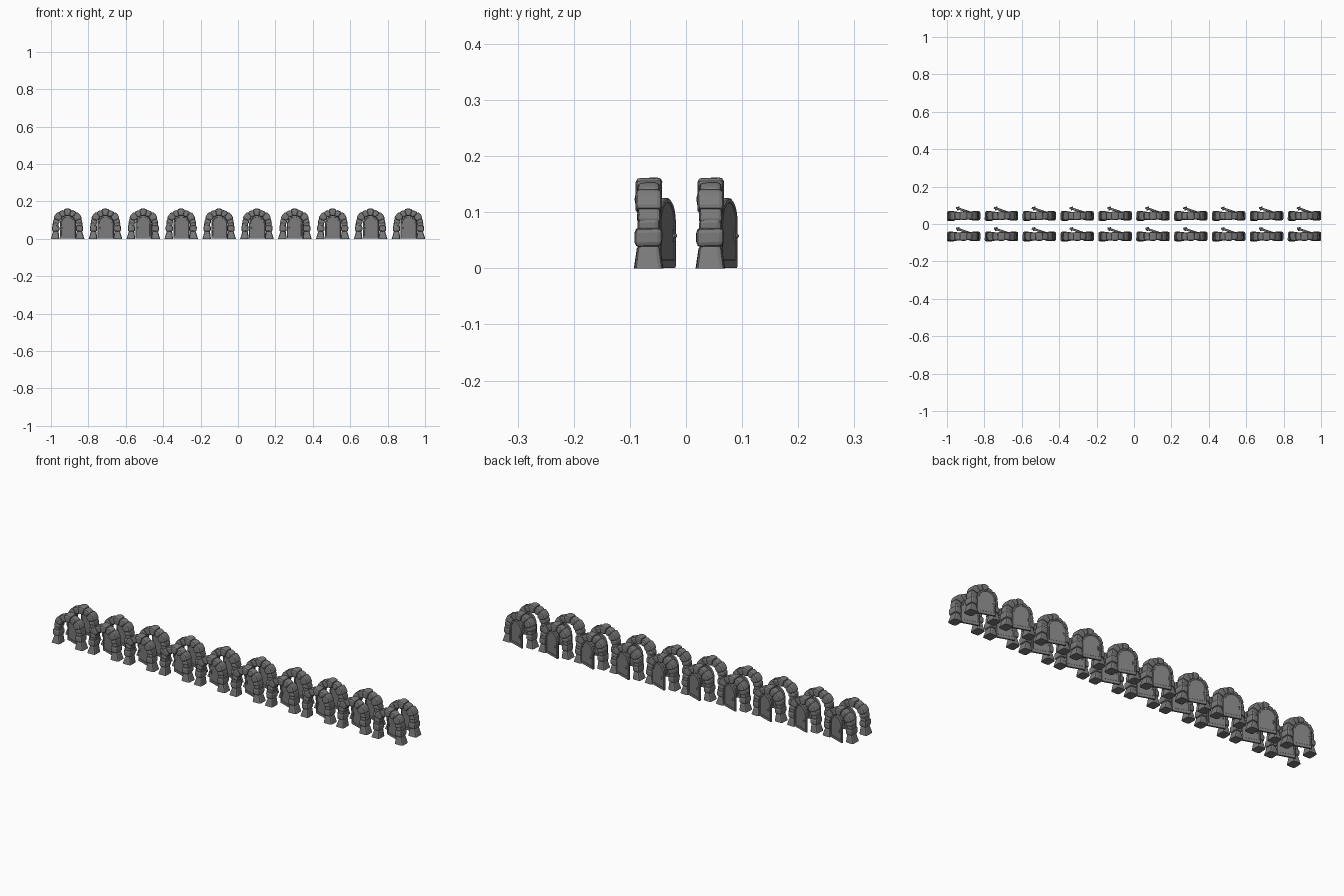
import bpy, bmesh, random
from math import sin, cos, pi, radians
from mathutils import Vector, Matrix

if "Cube" in bpy.data.objects:
    bpy.data.objects.remove(bpy.data.objects["Cube"])

random.seed(4)
SPRING = 0.078          # height where the arch begins
YC = -0.0115            # centre of the stonework in depth

dark = bpy.data.materials.new("dark_grey")
dark.diffuse_color = (0.2, 0.2, 0.2, 1)
dark.use_nodes = True
dark.node_tree.nodes["Principled BSDF"].inputs["Base Color"].default_value = dark.diffuse_color


def stone(bm, quad, depth, bev=0.0085, jit=0.0012, taper=None):
    """Chamfered block: an x/z outline extruded +-depth; taper is the half depth at its top."""
    part = bmesh.new()
    zmid = sum(z for x, z in quad) / len(quad)
    rings = []
    for s in (-1, 1):
        ring = []
        for x, z in quad:
            d = taper if taper and z > zmid else depth
            j = [random.uniform(-jit, jit) for _ in range(3)]
            ring.append(part.verts.new((x + j[0], YC + s * d + j[1], z + j[2] if z > 0 else 0)))
        rings.append(ring)
    part.faces.new(rings[0])
    part.faces.new(rings[1][::-1])
    n = len(quad)
    for i in range(n):
        j = (i + 1) % n
        part.faces.new((rings[0][j], rings[0][i], rings[1][i], rings[1][j]))
    bmesh.ops.recalc_face_normals(part, faces=part.faces)
    edges = [e for e in part.edges if max(v.co.z for v in e.verts) > 0.001]
    bmesh.ops.bevel(part, geom=edges, offset=bev, segments=2, profile=0.5,
                    affect='EDGES', clamp_overlap=True)
    tmp = bpy.data.meshes.new("tmp")
    part.to_mesh(tmp)
    part.free()
    bm.from_mesh(tmp)
    bpy.data.meshes.remove(tmp)


def finish(bm, name):
    bmesh.ops.recalc_face_normals(bm, faces=bm.faces)
    me = bpy.data.meshes.new(name)
    bm.to_mesh(me)
    bm.free()
    me.materials.append(dark)
    return me


def polar(r, deg):
    a = radians(deg)
    return (r * cos(a), SPRING + r * sin(a))


def extrude_outline(bm, pts, y0, y1):
    """Prism from an x/z outline."""
    a = [bm.verts.new((x, y0, z)) for x, z in pts]
    b = [bm.verts.new((x, y1, z)) for x, z in pts]
    bm.faces.new(a)
    bm.faces.new(b[::-1])
    for i in range(len(pts)):
        j = (i + 1) % len(pts)
        bm.faces.new((a[j], a[i], b[i], b[j]))


def make_arch():
    bm = bmesh.new()
    # pillar stones: z range, inner/outer x at bottom, inner/outer x at top, half depth bottom/top
    courses = [(0.0, 0.043, 0.043, 0.089, 0.049, 0.077, 0.0255, 0.0205),
               (0.038, 0.072, 0.045, 0.083, 0.045, 0.083, 0.0245, 0.0245),
               (0.064, 0.090, 0.047, 0.079, 0.047, 0.079, 0.0200, 0.0195)]
    for s in (-1, 1):
        for z0, z1, i0, o0, i1, o1, d, dt in courses:
            quad = [(s * i0, z0), (s * o0, z0), (s * o1, z1), (s * i1, z1)]
            stone(bm, quad, d, taper=dt)
    # arch stones, alternately proud and recessed
    cuts = [4, 22, 52, 77, 104, 128, 158, 176]
    for k in range(7):
        a, b = cuts[k] - 1.5, cuts[k + 1] + 1.5
        proud = k in (1, 3, 5)
        ro, d = (0.083, 0.0235) if proud else (0.079, 0.0205)
        stone(bm, [polar(0.045, a), polar(ro, a), polar(ro + 0.001, (a + b) / 2),
                   polar(ro, b), polar(0.045, b)], d)
    # inner mortar core filling the joints
    angs = [i * 15 for i in range(13)]
    core = [(0.071, 0.0)] + [polar(0.071, a) for a in angs] + [(-0.071, 0.0), (-0.051, 0.0)]
    core += [polar(0.051, a) for a in reversed(angs)] + [(0.051, 0.0)]
    extrude_outline(bm, core, YC - 0.015, YC + 0.015)
    return finish(bm, "stone_arch")


def door_outline(inset):
    w, r = 0.0445, 0.0445 - inset
    pts = [(-w - r, 0.001 + inset * 1.6)]
    pts += [(-w + r * cos(pi - i * pi / 12), 0.081 + r * sin(pi - i * pi / 12)) for i in range(13)]
    return pts + [(-w + r, 0.001 + inset * 1.6)]


def make_door():
    """Arched slab, hinged at local x = 0, with a slightly sunken panel on both faces."""
    bm = bmesh.new()
    rings = [[bm.verts.new((x, y, z)) for x, z in door_outline(ins)]
             for ins, y in ((0.009, -0.0045), (0.008, -0.006), (0.002, -0.006), (0, -0.004),
                            (0, 0.004), (0.002, 0.006), (0.008, 0.006), (0.009, 0.0045))]
    for a, b in zip(rings, rings[1:]):
        for i in range(len(a)):
            j = (i + 1) % len(a)
            bm.faces.new((a[i], a[j], b[j], b[i]))
    bm.faces.new(rings[0])
    bm.faces.new(rings[-1])
    return finish(bm, "door")


def make_handle():
    """Back plate, stem and knob on both faces of the door."""
    bm = bmesh.new()
    for s in (-1, 1):
        m = Matrix.Translation((-0.076, s * 0.005, 0.058)) @ Matrix.Diagonal((0.009, 0.003, 0.02, 1))
        bmesh.ops.create_cube(bm, size=1, matrix=m)
        m = Matrix.Translation((-0.076, s * 0.007, 0.058)) @ Matrix.Rotation(pi / 2, 4, 'X')
        bmesh.ops.create_cone(bm, cap_ends=True, segments=8, radius1=0.002, radius2=0.002,
                              depth=0.006, matrix=m)
        bmesh.ops.create_uvsphere(bm, u_segments=8, v_segments=6, radius=0.004,
                                  matrix=Matrix.Translation((-0.076, s * 0.0082, 0.058)))
    return finish(bm, "door_handle")


# two rows of ten doorways sharing the same meshes
arch, door, handle = make_arch(), make_door(), make_handle()
for row in (-0.055, 0.055):
    for i in range(10):
        base = Vector(((i - 4.5) * 0.2025, row, 0))
        for me in (arch, door, handle):
            ob = bpy.data.objects.new(me.name, me)
            bpy.context.collection.objects.link(ob)
            ob.location = base
            if me is not arch:
                # door stands ajar, swung toward the back
                ob.location = base + Vector((0.044, 0.003, 0))
                ob.rotation_euler.z = radians(-19)
